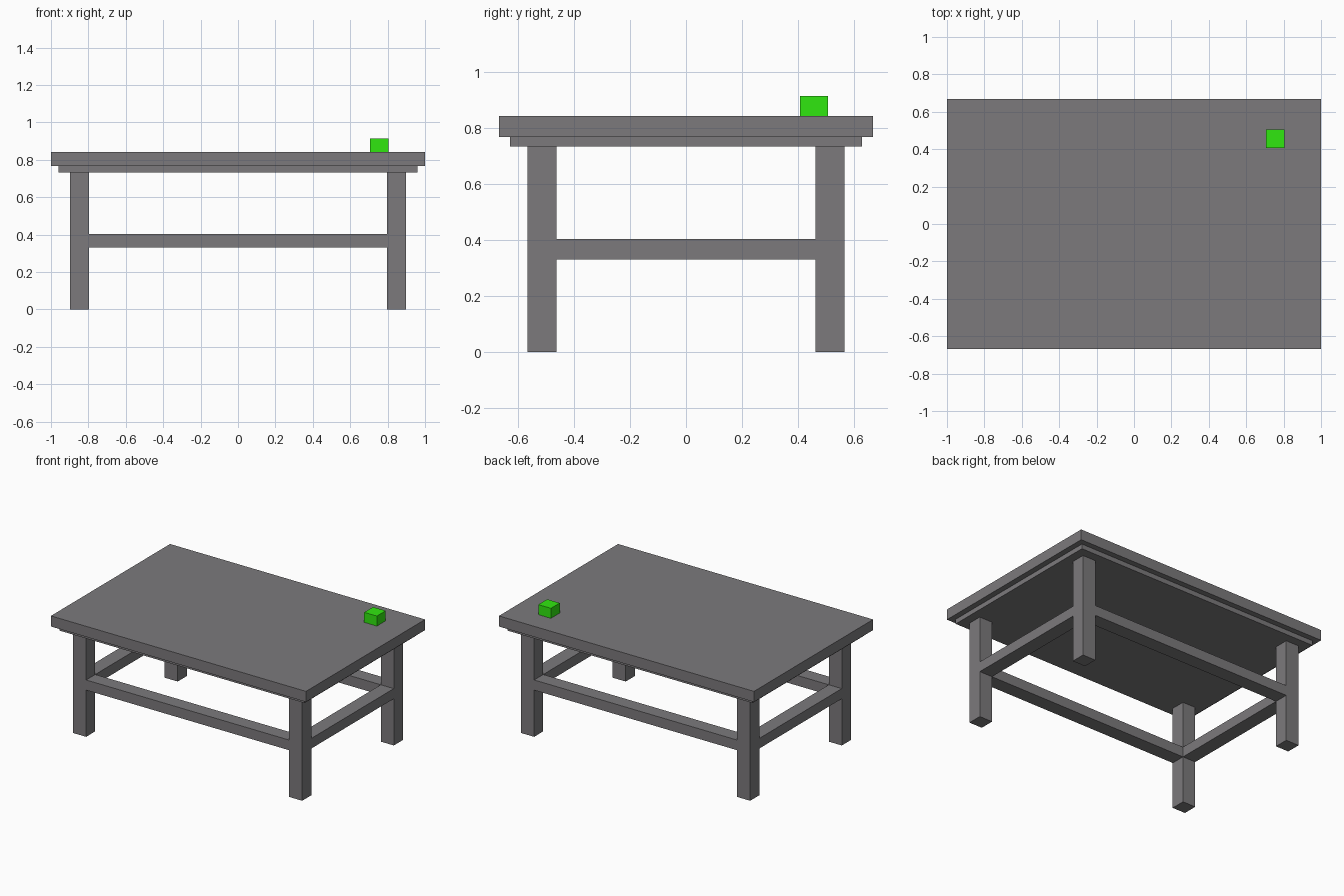
import bpy

if "Cube" in bpy.data.objects:
    bpy.data.objects.remove(bpy.data.objects["Cube"])


def material(name, colour):
    mat = bpy.data.materials.new(name)
    mat.diffuse_color = (*colour, 1)
    mat.use_nodes = True
    mat.node_tree.nodes["Principled BSDF"].inputs["Base Color"].default_value = mat.diffuse_color
    return mat


GREY = material("dark_grey", (0.2, 0.193, 0.202))
GREEN = material("green", (0.03, 0.80, 0.005))


def box(name, x, y, z, mat=GREY):
    """Axis-aligned box from (min, max) ranges."""
    ranges = (x, y, z)
    bpy.ops.mesh.primitive_cube_add(size=1, location=[(a + b) / 2 for a, b in ranges])
    ob = bpy.context.object
    ob.name = name
    ob.scale = [b - a for a, b in ranges]
    bpy.ops.object.transform_apply(location=False, rotation=False, scale=True)
    ob.data.materials.append(mat)
    return ob


def span(centre, width):
    return (centre - width / 2, centre + width / 2)


LEG_X, LEG_Y = 0.847, 0.513      # leg centres
LEG_W = 0.102                    # leg and stretcher width
UNDER_Z, SLAB_Z, TOP_Z = 0.733, 0.767, 0.842
RAIL_Z = (0.331, 0.403)

# Table top and the smaller panel beneath it
box("table_top", (-1, 1), (-0.667, 0.667), (SLAB_Z, TOP_Z))
box("under_panel", (-0.96, 0.96), (-0.627, 0.627), (UNDER_Z, SLAB_Z))

# Legs
for sx, side in ((-1, "left"), (1, "right")):
    for sy, end in ((-1, "front"), (1, "back")):
        box(f"{end}_{side}_leg", span(sx * LEG_X, LEG_W), span(sy * LEG_Y, LEG_W), (0, UNDER_Z))

# Stretchers between the legs, flush with their faces
inner_x, inner_y = LEG_X - LEG_W / 2, LEG_Y - LEG_W / 2
for s, end, side in ((-1, "front", "left"), (1, "back", "right")):
    box(f"{end}_stretcher", (-inner_x, inner_x), span(s * LEG_Y, LEG_W), RAIL_Z)
    box(f"{side}_stretcher", span(s * LEG_X, LEG_W), (-inner_y, inner_y), RAIL_Z)

# Small green block on the top
box("green_block", (0.705, 0.804), (0.407, 0.506), (TOP_Z, 0.913), GREEN)
